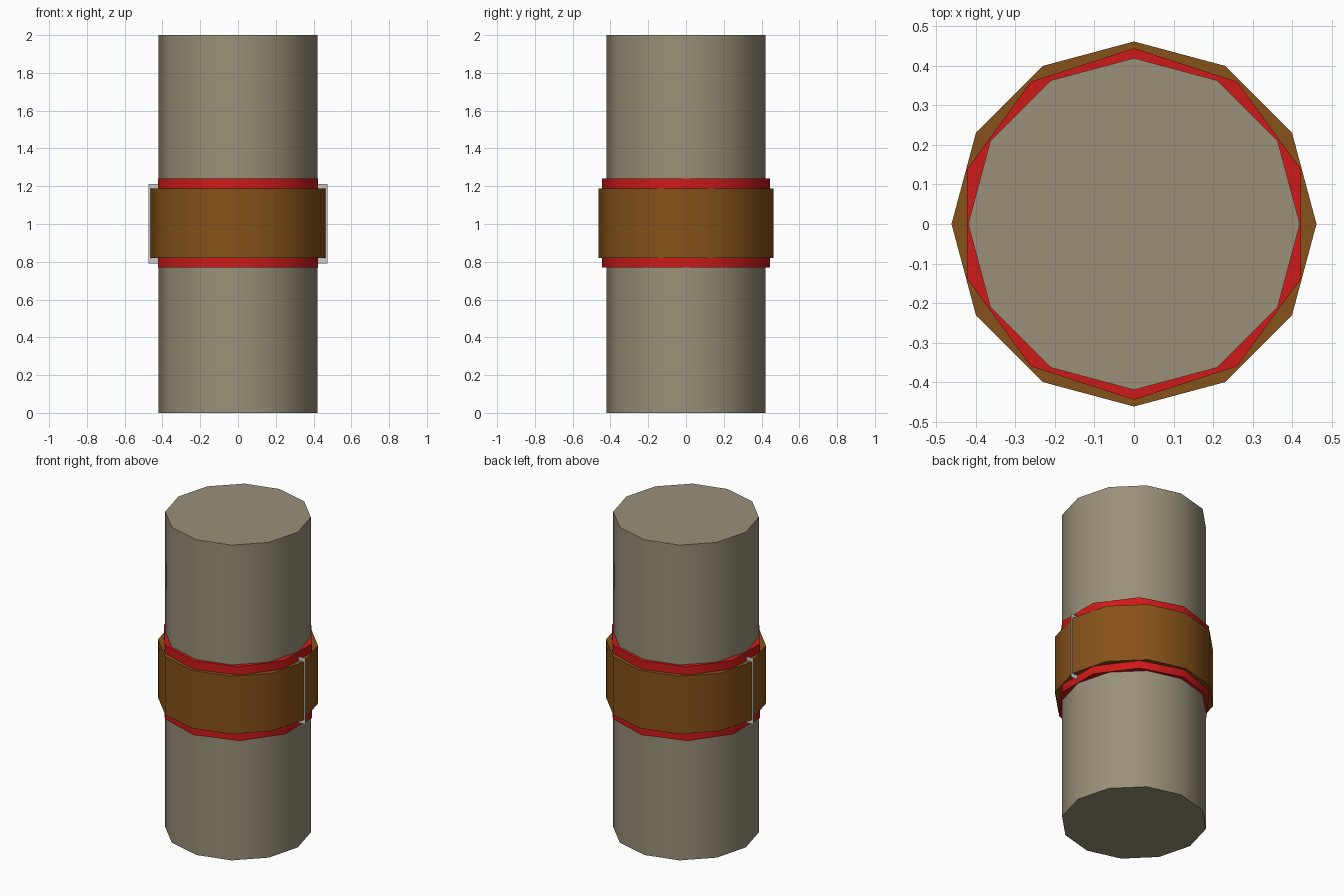
import bpy
from math import radians

if "Cube" in bpy.data.objects:
    bpy.data.objects.remove(bpy.data.objects["Cube"])


def material(name, color):
    mat = bpy.data.materials.new(name)
    mat.diffuse_color = (*color, 1)
    mat.use_nodes = True
    mat.node_tree.nodes["Principled BSDF"].inputs["Base Color"].default_value = mat.diffuse_color
    return mat


def drum(name, sides, radius, bottom, top, turn, mat):
    """Capped upright prism whose first corner sits at the angle turn."""
    bpy.ops.mesh.primitive_cylinder_add(
        vertices=sides, radius=radius, depth=top - bottom,
        location=(0, 0, (bottom + top) / 2), rotation=(0, 0, radians(turn)))
    obj = bpy.context.object
    obj.name = name
    obj.data.materials.append(mat)
    bpy.ops.object.transform_apply(location=False, rotation=True, scale=False)
    bpy.ops.object.shade_smooth_by_angle(angle=radians(40))
    return obj


stone = material("stone", (0.32, 0.28, 0.19))
red = material("red", (0.62, 0.01, 0.01))
leather = material("leather", (0.24, 0.085, 0.01))

# Post with a ten-sided red cloth under a twelve-sided leather band
drum("post", 12, 0.42, 0.0, 2.0, 0, stone)
drum("cloth_band", 10, 0.445, 0.77, 1.24, 0, red)
drum("leather_band", 12, 0.462, 0.82, 1.187, 0, leather)

# Thin upright plate through the middle, its rim showing at both sides
w, z0, z1 = 0.473, 0.792, 1.213
mesh = bpy.data.meshes.new("plate")
mesh.from_pydata([(-w, 0, z0), (w, 0, z0), (w, 0, z1), (-w, 0, z1)], [], [(0, 1, 2, 3)])
plate = bpy.data.objects.new("plate", mesh)
bpy.context.collection.objects.link(plate)
